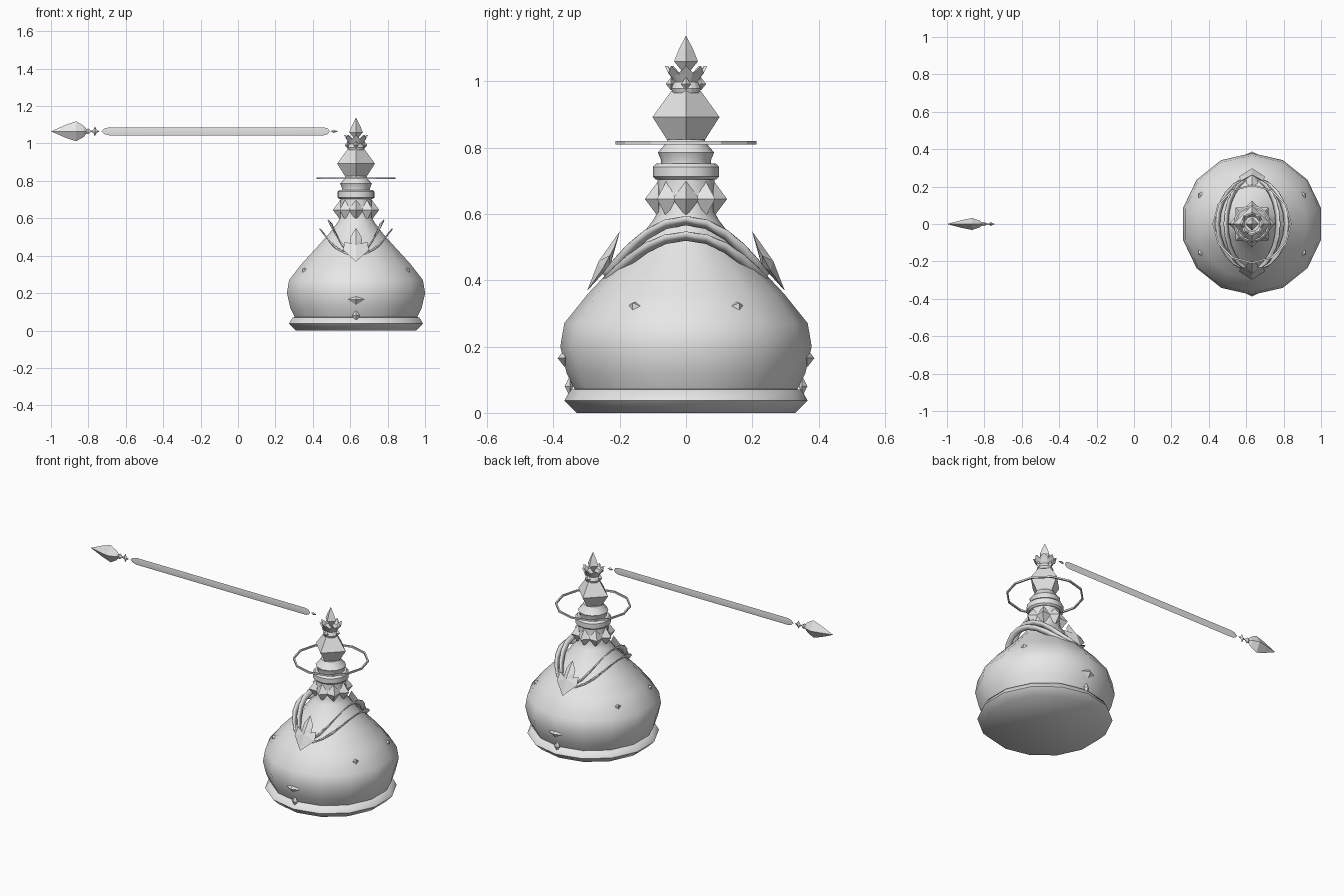
import bpy, bmesh, math
from mathutils import Vector, Matrix

if "Cube" in bpy.data.objects:
    bpy.data.objects.remove(bpy.data.objects["Cube"])

CX = 0.631          # axis of the bottle
ROD_Z = 1.065       # height of the floating dipper
grey = bpy.data.materials.new("plain_grey")
grey.diffuse_color = (0.8, 0.8, 0.8, 1)
grey.use_nodes = True
grey.node_tree.nodes["Principled BSDF"].inputs["Base Color"].default_value = grey.diffuse_color


def finish(name, bm, smooth=None):
    bmesh.ops.recalc_face_normals(bm, faces=bm.faces)
    me = bpy.data.meshes.new(name)
    bm.to_mesh(me)
    bm.free()
    ob = bpy.data.objects.new(name, me)
    bpy.context.collection.objects.link(ob)
    me.materials.append(grey)
    if smooth:
        bpy.ops.object.select_all(action='DESELECT')
        bpy.context.view_layer.objects.active = ob
        ob.select_set(True)
        bpy.ops.object.shade_smooth_by_angle(angle=math.radians(smooth))
    return ob


def spin(bm, profile, n, mat=Matrix(), phase=math.pi / 2, closed=False):
    """Revolve (radius, height) points around z with n sides, then transform."""
    rings = []
    for r, z in profile:
        if r == 0:
            rings.append([bm.verts.new(mat @ Vector((0, 0, z)))] * n)
        else:
            rings.append([bm.verts.new(mat @ Vector((
                r * math.cos(phase + k * math.tau / n),
                r * math.sin(phase + k * math.tau / n), z))) for k in range(n)])
    pairs = list(zip(rings, rings[1:]))
    if closed:
        pairs.append((rings[-1], rings[0]))
    for a, b in pairs:
        for k in range(n):
            j = (k + 1) % n
            bm.faces.new(list(dict.fromkeys((a[k], a[j], b[j], b[k]))))
    if not closed:
        for ring in (rings[0], rings[-1]):
            if ring[0] != ring[1]:
                bm.faces.new(ring)
    return rings


def lathe(name, profile, n, smooth=None, mat=None, **kw):
    bm = bmesh.new()
    spin(bm, profile, n, mat or Matrix.Translation((CX, 0, 0)), **kw)
    return finish(name, bm, smooth)


def stud(bm, ang, r, z, width, height, depth, tilt=0):
    """Four-sided pointed stud facing outward at the given angle."""
    m = (Matrix.Translation((CX, 0, 0)) @ Matrix.Rotation(ang, 4, 'Z')
         @ Matrix.Translation((r, 0, z))
         @ Matrix.Rotation(math.pi / 2 - tilt, 4, 'Y')
         @ Matrix.Diagonal((height, width, 1, 1)))
    spin(bm, [(0, -depth * 0.6), (1, 0), (0, depth)], 4, m)


# Bottle: base ring, round belly and neck
lathe("base_ring", [(.33, 0), (.367, .037), (.348, .07), (.32, .073)], 14, 60)
lathe("belly", [(.33, .06), (.36, .12), (.379, .2), (.367, .27), (.295, .36),
                (.215, .445), (.15, .515), (.1, .58), (.086, .605), (.086, .71)], 14, 50)
lathe("neck_ring", [(.09, .703), (.1, .712), (.1, .742), (.09, .752)], 16, 40)
lathe("neck_cap", [(.075, .75), (.075, .762), (.085, .785), (.065, .808),
                   (.055, .825)], 12, 30)

# Belly studs
bm = bmesh.new()
for a in (math.pi / 2, -math.pi / 2):
    stud(bm, a, .365, .165, .045, .028, .022)
    stud(bm, a, .35, .08, .02, .032, .016)
    stud(bm, a, .35, .04, .02, .02, .014)
for sx in (1, -1):
    for sy in (1, -1):
        stud(bm, math.atan2(sy * .155, sx * .275), .312, .318, .028, .022, .022, .7)
finish("belly_studs", bm)

# Spiked collar around the neck
bm = bmesh.new()
for k in range(8):
    stud(bm, k * math.tau / 8, .083, .645, .04, .055, .041)
finish("spiked_collar", bm)

# Halo ring
lathe("halo", [(.203, .809), (.212, .809), (.212, .819), (.203, .819)], 12, closed=True)

# Four-sided gem
lathe("gem_stopper", [(.055, .82), (.101, .892), (.045, .97)], 4)

# Crown with zigzag rim and small knobs
bm = bmesh.new()
at = Matrix.Translation((CX, 0, 0))
rings = spin(bm, [(.04, .965), (.045, .978), (.036, .998), (.05, 1.02), (.064, 1.046),
                  (.054, 1.046), (.04, 1.02)], 16, at)
for ring in rings[4:6]:
    for k in range(1, 16, 2):
        ring[k].co.z -= .022
        ring[k].co.x = CX + (ring[k].co.x - CX) * .9
        ring[k].co.y *= .9
for k in range(4):
    stud(bm, k * math.pi / 2, .045, .992, .015, .02, .016)
finish("crown", bm)
lathe("crown_spike", [(0, 1.015), (.036, 1.06), (.022, 1.095), (0, 1.138)], 4)

# Arched straps running from front to back over the shoulders
for name, a, b, top, drop in (("upper_strap", .15, .25, .592, .17),
                              ("lower_strap", .195, .25, .545, .14)):
    bm = bmesh.new()
    n = 24
    rows = []
    for k in range(n):
        t = k * math.tau / n
        c, s = math.cos(t), math.sin(t)
        z = top - drop * s * s
        rows.append([bm.verts.new((CX + (a - i) * c, (b - i) * s, z - i * 1.1))
                     for i in (0, .022)])
    for k in range(n):
        p, q = rows[k], rows[(k + 1) % n]
        bm.faces.new((p[0], q[0], q[1], p[1]))
    ob = finish(name, bm, 40)
    m = ob.modifiers.new("thickness", 'SOLIDIFY')
    m.thickness, m.offset = .006, 0

# Ridged arrow leaves on the front and back
outline = [(0, .365), (.068, .43), (.062, .475), (.032, .455), (.03, .5), (0, .545)]
for name, side in (("front_leaf", -1), ("back_leaf", 1)):
    bm = bmesh.new()

    def place(x, z, out):
        return bm.verts.new((CX + x, side * (.29 - (z - .365) * .55 + out), z + out * .4))
    loop = [place(x, z, 0 if x else .008) for x, z in outline]
    loop += [place(-x, z, 0) for x, z in outline[-2:0:-1]]
    mid = place(0, .45, .02)
    back = place(0, .45, -.015)
    for k in range(len(loop)):
        p, q = loop[k], loop[(k + 1) % len(loop)]
        bm.faces.new((p, q, mid))
        bm.faces.new((q, p, back))
    finish(name, bm)


# Floating dipper: parts revolved along x, squashed in y
def along_x(name, profile, n, flat, smooth=None):
    m = (Matrix.Translation((0, 0, ROD_Z)) @ Matrix.Diagonal((1, flat, 1, 1))
         @ Matrix.Rotation(math.pi / 2, 4, 'Y'))
    return lathe(name, profile, n, smooth, m)


along_x("dipper_rod", [(0, -.73), (.015, -.715), (.021, -.69), (.021, .46),
                       (.015, .48), (0, .49)], 8, .06, 50)
along_x("dipper_rod_bead", [(0, .495), (.009, .512), (0, .535)], 4, .6)
along_x("dipper_head", [(0, -1), (.035, -.92), (.053, -.865), (.03, -.825), (0, -.8)], 4, .6)
along_x("dipper_bead", [(0, -.825), (.018, -.803), (0, -.78)], 6, .6)
along_x("dipper_star", [(0, -.79), (.01, -.772), (.027, -.765), (.01, -.757),
                        (0, -.74)], 4, .4)
